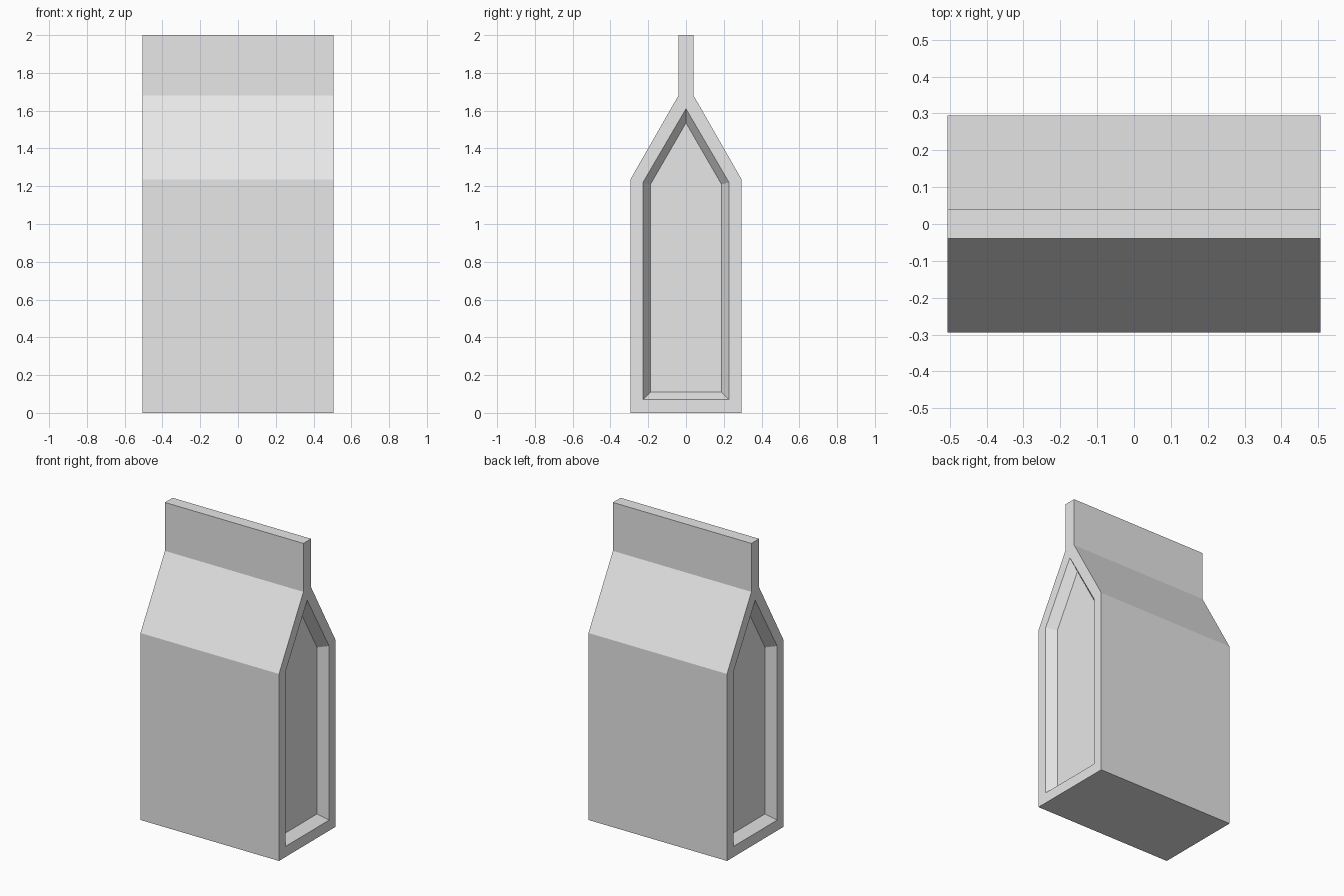
import bpy
import bmesh

cube = bpy.data.objects.get("Cube")
if cube:
    bpy.data.objects.remove(cube, do_unlink=True)

HALF_X = 0.506      # half the carton width
DEPTH = 0.06        # depth of the recessed side panels

# One flat colour for the whole carton
mat = bpy.data.materials.new("light_grey_card")
mat.use_nodes = True
colour = (0.8, 0.8, 0.8, 1)
mat.diffuse_color = colour
mat.node_tree.nodes["Principled BSDF"].inputs["Base Color"].default_value = colour


def gable(half, bottom, eave, peak):
    """House-shaped outline as (y, z) points, ending at the peak."""
    return [(-half, eave), (-half, bottom), (half, bottom), (half, eave), (0, peak)]


# Outer shell: walls, sloping roof shoulders, upright sealing fin
half_shell = [(0.295, 0), (0.295, 1.235), (0.04, 1.68), (0.04, 2)]
shell = half_shell + [(-y, z) for y, z in reversed(half_shell)]
opening = gable(0.228, 0.07, 1.22, 1.61)
panel = gable(0.188, 0.11, 1.21, 1.535)

bm = bmesh.new()


def loop(points, x):
    return [bm.verts.new((x, y, z)) for y, z in points]


def bridge(a, b):
    n = len(a)
    for i in range(n):
        j = (i + 1) % n
        bm.faces.new((a[i], a[j], b[j], b[i]))


ends = []
for side in (-1, 1):
    outer = loop(shell, side * HALF_X)
    rim = loop(opening, side * HALF_X)
    inner = loop(panel, side * (HALF_X - DEPTH))

    # Flat rim framing the opening, with the fin end above it
    right_base, right_eave, right_neck, right_top = outer[:4]
    left_top, left_neck, left_eave, left_base = outer[4:]
    frame = [left_eave, left_base, right_base, right_eave, right_neck]
    for i in range(4):
        bm.faces.new((frame[i], frame[i + 1], rim[i + 1], rim[i]))
    bm.faces.new((left_neck, left_eave, rim[0], rim[4]))
    bm.faces.new((right_neck, left_neck, rim[4]))
    bm.faces.new((right_neck, right_top, left_top, left_neck))

    # Bevelled recess and its back panel
    bridge(rim, inner)
    bm.faces.new(inner)
    ends.append(outer)

# Front, back, roof, fin and base between the two ends
bridge(*ends)
bmesh.ops.recalc_face_normals(bm, faces=bm.faces)

mesh = bpy.data.meshes.new("carton_body")
bm.to_mesh(mesh)
bm.free()
mesh.materials.append(mat)
carton = bpy.data.objects.new("carton_body", mesh)
bpy.context.collection.objects.link(carton)
